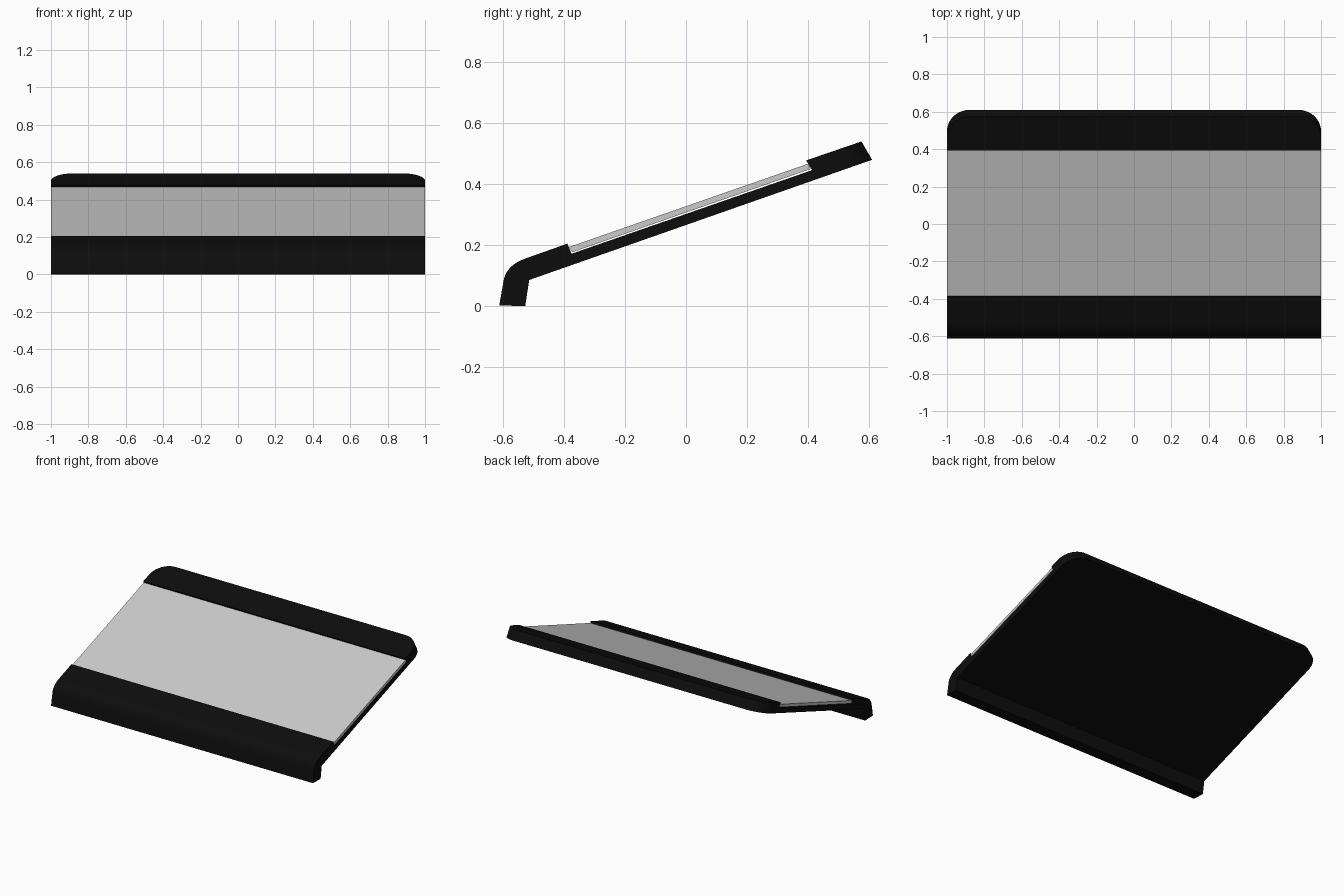
import bpy, bmesh, math

if "Cube" in bpy.data.objects:
    bpy.data.objects.remove(bpy.data.objects["Cube"])


def extrude_profile(name, profile, half_width, round_edge=None, radius=0.0):
    """Extrude a (y, z) profile across x; optionally round the two corners at one profile edge."""
    bm = bmesh.new()
    left = [bm.verts.new((-half_width, y, z)) for y, z in profile]
    right = [bm.verts.new((half_width, y, z)) for y, z in profile]
    n = len(profile)
    bm.faces.new(left)
    bm.faces.new(right[::-1])
    for i in range(n):
        j = (i + 1) % n
        bm.faces.new((left[i], right[i], right[j], left[j]))
    if round_edge is not None:
        i, j = round_edge
        edges = [bm.edges.get((side[i], side[j])) for side in (left, right)]
        bmesh.ops.bevel(bm, geom=edges, offset=radius, segments=10,
                        profile=0.5, affect='EDGES')
    bmesh.ops.recalc_face_normals(bm, faces=bm.faces[:])
    mesh = bpy.data.meshes.new(name)
    bm.to_mesh(mesh)
    bm.free()
    obj = bpy.data.objects.new(name, mesh)
    bpy.context.collection.objects.link(obj)
    bpy.context.view_layer.objects.active = obj
    obj.select_set(True)
    bpy.ops.object.shade_smooth_by_angle(angle=math.radians(30))
    obj.select_set(False)
    return obj


def bend(p0, p1, p2, steps):
    """Quadratic curve from p0 to p2 pulled towards p1."""
    pts = []
    for k in range(steps + 1):
        t = k / steps
        pts.append(tuple((1 - t) ** 2 * a + 2 * t * (1 - t) * b + t * t * c
                         for a, b, c in zip(p0, p1, p2)))
    return pts


# Sloped plate with front lip, recessed middle and rounded rear corners
profile = [(0.61, 0.48), (0.575, 0.54), (0.394, 0.478), (0.413, 0.446),
           (-0.375, 0.172), (-0.389, 0.205)]
profile += bend((-0.525, 0.157), (-0.587, 0.135), (-0.597, 0.088), 8)
profile += [(-0.612, 0.003), (-0.527, 0.0), (-0.514, 0.086)]
plate = extrude_profile("sloped_plate", profile, 1.0, (0, 1), 0.12)

black = bpy.data.materials.new("black")
black.diffuse_color = (0.004, 0.004, 0.004, 1)
black.use_nodes = True
black.node_tree.nodes["Principled BSDF"].inputs["Base Color"].default_value = black.diffuse_color
plate.data.materials.append(black)

# Thin pad sitting in the recess
extrude_profile("inset_pad", [(-0.384, 0.194), (0.400, 0.467),
                              (0.409, 0.450), (-0.373, 0.177)], 1.0)
